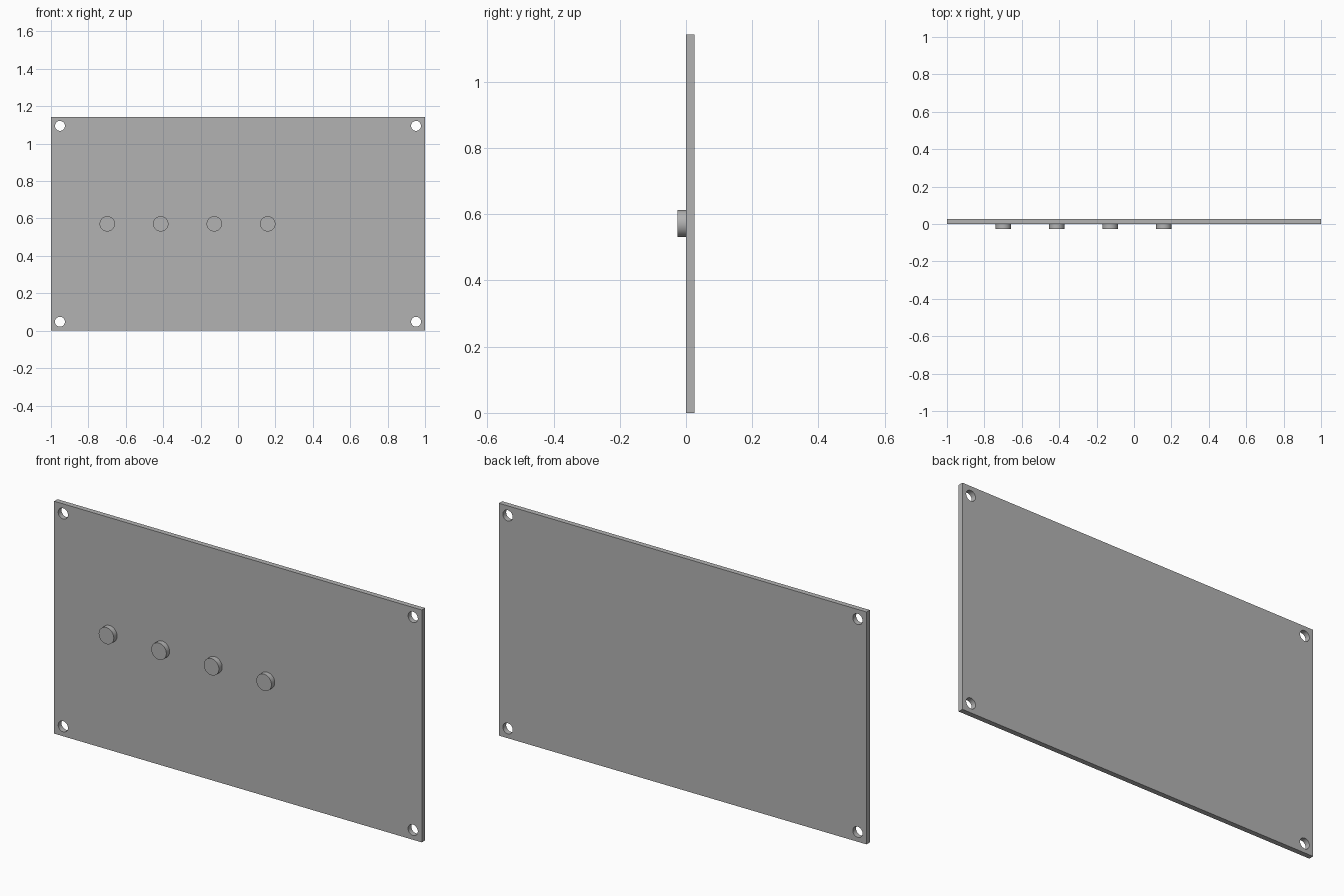
import bpy
import math

if "Cube" in bpy.data.objects:
    bpy.data.objects.remove(bpy.data.objects["Cube"], do_unlink=True)

WIDTH, HEIGHT, THICK = 2.0, 1.143, 0.0257
HOLE_X, HOLE_INSET, HOLE_RADIUS = 0.952, 0.048, 0.0265
KNOB_RADIUS, KNOB_START, KNOB_STEP = 0.041, -0.699, 0.286

grey = bpy.data.materials.new("plain grey")
grey.use_nodes = True
grey.diffuse_color = (0.45, 0.45, 0.45, 1)
grey.node_tree.nodes["Principled BSDF"].inputs["Base Color"].default_value = grey.diffuse_color


def disc(name, x, y, z, radius, depth):
    """Cylinder lying along the y axis."""
    bpy.ops.mesh.primitive_cylinder_add(
        vertices=48, radius=radius, depth=depth,
        location=(x, y, z), rotation=(math.pi / 2, 0, 0))
    obj = bpy.context.object
    obj.name = name
    obj.data.materials.append(grey)
    bpy.ops.object.shade_smooth_by_angle(angle=math.radians(30))
    return obj


# Flat panel
bpy.ops.mesh.primitive_cube_add(size=1, location=(0, THICK / 2, HEIGHT / 2))
panel = bpy.context.object
panel.name = "panel"
panel.scale = (WIDTH, THICK, HEIGHT)
bpy.ops.object.transform_apply(location=False, rotation=False, scale=True)
panel.data.materials.append(grey)

# Corner screw holes
for x in (-HOLE_X, HOLE_X):
    for z in (HOLE_INSET, HEIGHT - HOLE_INSET):
        cutter = disc("hole_cutter", x, THICK / 2, z, HOLE_RADIUS, THICK * 4)
        cutter.hide_render = True
        cutter.hide_viewport = True
        cut = panel.modifiers.new("corner hole", "BOOLEAN")
        cut.operation = "DIFFERENCE"
        cut.solver = "EXACT"
        cut.object = cutter

# Row of round buttons on the front
for i in range(4):
    disc(f"button_{i + 1}", KNOB_START + i * KNOB_STEP, -THICK / 2,
         HEIGHT / 2, KNOB_RADIUS, THICK)
